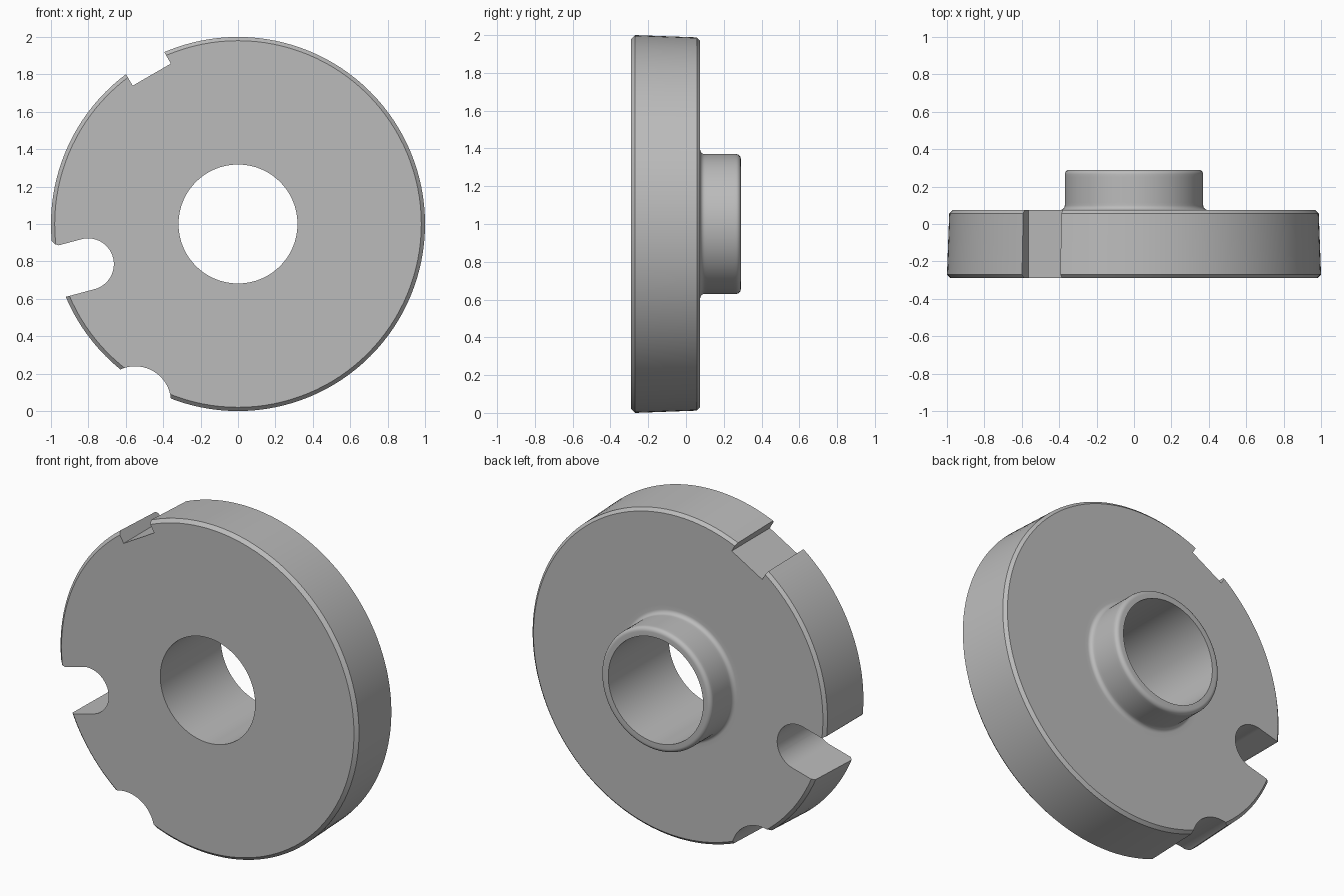
import bpy, bmesh, math
from math import sin, cos, radians, pi
from mathutils import Vector

if "Cube" in bpy.data.objects:
    bpy.data.objects.remove(bpy.data.objects["Cube"])

steel = bpy.data.materials.new("plain grey")
steel.use_nodes = True
grey = (0.5, 0.5, 0.5, 1)
steel.diffuse_color = grey
steel.node_tree.nodes["Principled BSDF"].inputs["Base Color"].default_value = grey

SEGMENTS = 128
FRONT, FACE, BACK = -0.29, 0.075, 0.29
HOLE, BOSS = 0.318, 0.37


def arc(cx, cy, r, a0, a1, n):
    """Points on an arc, angles in degrees."""
    steps = [radians(a0 + (a1 - a0) * i / n) for i in range(n + 1)]
    return [(cx + r * cos(a), cy + r * sin(a)) for a in steps]


def finish(name, bm):
    bmesh.ops.recalc_face_normals(bm, faces=bm.faces)
    mesh = bpy.data.meshes.new(name)
    bm.to_mesh(mesh)
    bm.free()
    mesh.materials.append(steel)
    obj = bpy.data.objects.new(name, mesh)
    bpy.context.collection.objects.link(obj)
    return obj


def lathe(name, profile):
    """Spin a closed (radius, y) profile around the y axis at z = 1."""
    bm = bmesh.new()
    rings = []
    for i in range(SEGMENTS):
        a = 2 * pi * i / SEGMENTS
        rings.append([bm.verts.new((r * cos(a), y, 1 + r * sin(a))) for r, y in profile])
    n = len(profile)
    for i in range(SEGMENTS):
        p, q = rings[i], rings[(i + 1) % SEGMENTS]
        for j in range(n):
            k = (j + 1) % n
            bm.faces.new((p[j], p[k], q[k], q[j]))
    return finish(name, bm)


def cutter(name, outline, angle):
    """Prism through the disc; outline is (outward, sideways) along a radial angle."""
    a = radians(angle)
    bm = bmesh.new()
    ring = [bm.verts.new((u * cos(a) - v * sin(a), -0.6, 1 + u * sin(a) + v * cos(a)))
            for u, v in outline]
    face = bm.faces.new(ring)
    new = bmesh.ops.extrude_face_region(bm, geom=[face])["geom"]
    bmesh.ops.translate(bm, vec=Vector((0, 1.2, 0)),
                        verts=[e for e in new if isinstance(e, bmesh.types.BMVert)])
    obj = finish(name, bm)
    obj.hide_render = True
    return obj


# Flanged disc with a filleted hub at the back and a through bore
profile = [(HOLE, FRONT), (0.98, FRONT), (1.0, FRONT + 0.02), (0.988, FACE - 0.018)]
profile += [(0.97, FACE), (0.42, FACE)]
profile += arc(BOSS + 0.025, FACE + 0.025, 0.025, 270, 180, 6)
profile += [(BOSS, FACE + 0.04), (BOSS, BACK - 0.04)]
profile += arc(BOSS - 0.025, BACK - 0.025, 0.025, 0, 90, 6)
profile += [(HOLE, BACK)]
disc = lathe("flanged_disc", profile)

# Rim cut-outs: square notch, rounded slot with one eased corner, shallow scoop
w = 0.138
slot = arc(0.83, 0, w, 90, 270, 32) + [(1.2, -w), (1.2, 0.19), (0.995, 0.19)]
slot = [(u, -v) for u, v in slot] + [(0.983, -0.165), (0.972, -0.148), (0.955, -w)]
cutters = [
    cutter("notch_cutter", [(0.922, -0.118), (1.2, -0.118), (1.2, 0.118), (0.922, 0.118)], 120),
    cutter("slot_cutter", slot, 195),
    cutter("scoop_cutter", arc(1.1, 0, 0.192, 0, 354, 59), 240),
]

bpy.context.view_layer.objects.active = disc
for c in cutters:
    mod = disc.modifiers.new(c.name, "BOOLEAN")
    mod.operation = "DIFFERENCE"
    mod.solver = "EXACT"
    mod.object = c
    bpy.ops.object.modifier_apply(modifier=mod.name)
    bpy.data.objects.remove(c)

bpy.ops.object.select_all(action="DESELECT")
disc.select_set(True)
bpy.ops.object.shade_smooth_by_angle(angle=radians(30))
